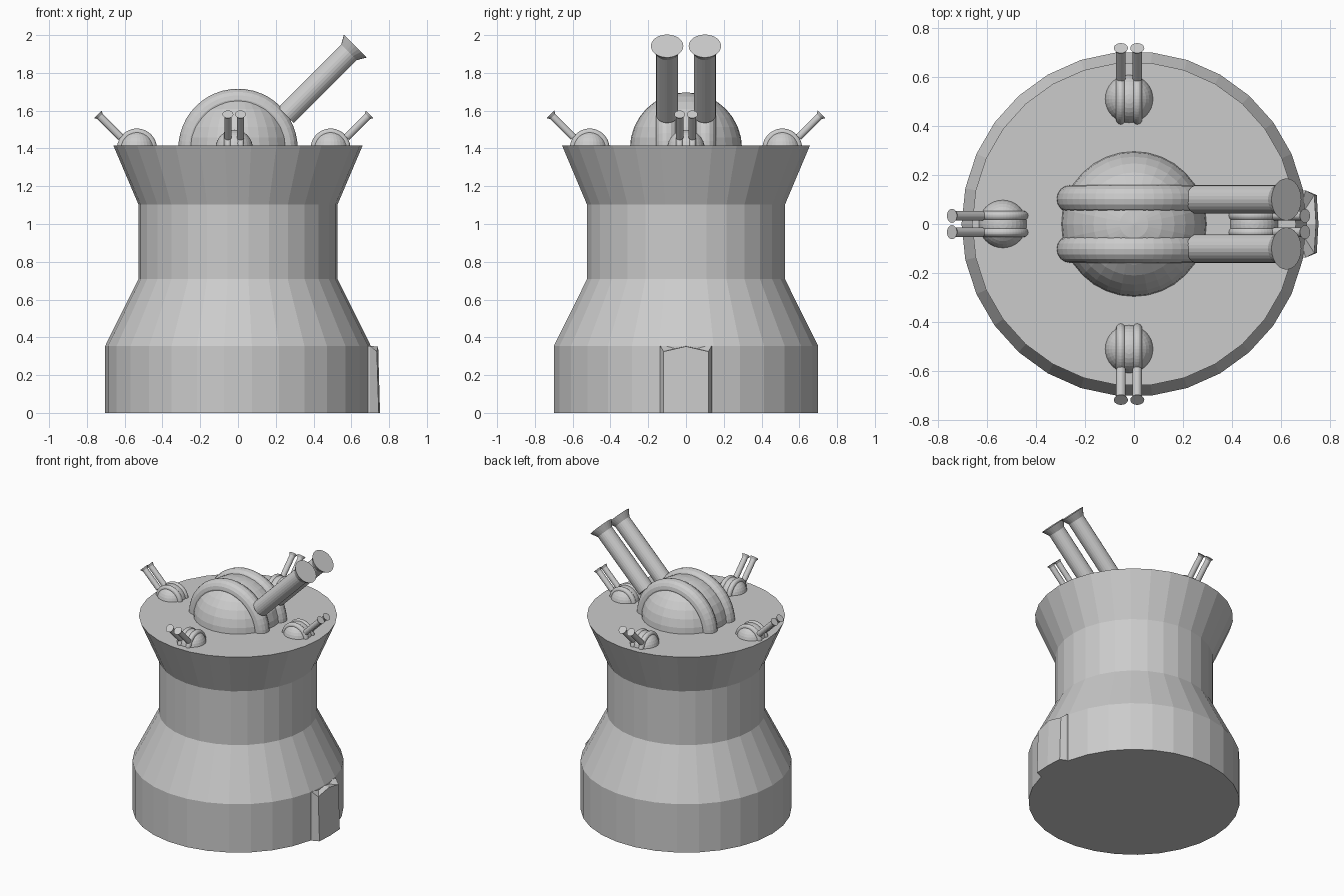
import bpy, bmesh
from math import pi, cos, sin
from mathutils import Matrix, Vector

cube = bpy.data.objects.get("Cube")
if cube:
    bpy.data.objects.remove(cube, do_unlink=True)

GREY = (0.6, 0.6, 0.6, 1)
grey = bpy.data.materials.new("plain_grey")
grey.use_nodes = True
grey.diffuse_color = GREY
grey.node_tree.nodes["Principled BSDF"].inputs["Base Color"].default_value = GREY


def finish(name, bm, matrix=Matrix()):
    bm.transform(matrix)
    bmesh.ops.recalc_face_normals(bm, faces=bm.faces)
    mesh = bpy.data.meshes.new(name)
    bm.to_mesh(mesh)
    bm.free()
    mesh.materials.append(grey)
    obj = bpy.data.objects.new(name, mesh)
    bpy.context.collection.objects.link(obj)


def lathe(bm, profile, sides, caps=True):
    """Stack of rings from (radius, height) pairs around z."""
    rings = [[bm.verts.new((r * cos(2 * pi * i / sides), r * sin(2 * pi * i / sides), z))
              for i in range(sides)] for r, z in profile]
    pairs = list(zip(rings, rings[1:]))
    if caps:
        bm.faces.new(rings[0])
        bm.faces.new(rings[-1])
    else:
        pairs.append((rings[-1], rings[0]))
    for a, b in pairs:
        for i in range(sides):
            j = (i + 1) % sides
            bm.faces.new((a[i], a[j], b[j], b[i]))


# Waisted tower with a flared deck
bm = bmesh.new()
lathe(bm, [(0.703, 0), (0.703, 0.355), (0.527, 0.708), (0.527, 1.103), (0.66, 1.416)], 30)
finish("tower", bm)

# Door with a gabled, sloping top
bm = bmesh.new()
outline = [(0.66, -0.137, 0.355), (0.70, -0.137, 0.355), (0.735, -0.118, 0.325),
           (0.742, 0, 0.352), (0.735, 0.118, 0.325), (0.70, 0.137, 0.355), (0.66, 0.137, 0.355)]
top = [bm.verts.new(p) for p in outline]
bottom = [bm.verts.new((x + (0.01 if x > 0.72 else 0), y, 0)) for x, y, z in outline]
bm.faces.new(bottom)
for i in range(len(top)):
    j = (i + 1) % len(top)
    bm.faces.new((top[i], top[j], bottom[j], bottom[i]))
hub = bm.verts.new((0.66, 0, 0.355))
for i in range(len(top)):
    bm.faces.new((top[i], top[(i + 1) % len(top)], hub))
finish("door", bm)


def turret(label, x, y, size, heading):
    place = Matrix.Translation((x, y, 1.4)) @ Matrix.Rotation(heading, 4, 'Z') @ Matrix.Scale(size, 4)

    # Dome, with its lower half sunk into the deck
    bm = bmesh.new()
    bmesh.ops.create_uvsphere(bm, u_segments=32, v_segments=16, radius=0.297)
    finish(label + "_dome", bm, place)

    for side, word in ((-1, "right"), (1, "left")):
        # Round guide ring over the dome
        bm = bmesh.new()
        tube = [(0.259 + 0.057 * cos(k * pi / 8), 0.057 * sin(k * pi / 8)) for k in range(16)]
        lathe(bm, tube, 48, caps=False)
        offset = Matrix.Translation((0, side * 0.102, 0))
        finish(label + "_ring_" + word, bm, place @ offset @ Matrix.Rotation(pi / 2, 4, 'X'))

        # Barrel with a flared muzzle, raised at 45 degrees
        bm = bmesh.new()
        lathe(bm, [(0.058, 0), (0.058, 0.47), (0.086, 0.518)], 24)
        base = Matrix.Translation(Vector((0.255, side * 0.1, 0.176)))
        finish(label + "_barrel_" + word, bm, place @ base @ Matrix.Rotation(pi / 4, 4, 'Y'))


turret("main_turret", 0, 0, 1, 0)
turret("left_turret", 0.49, 0, 1 / 3, 0)
turret("right_turret", -0.535, 0, 1 / 3, pi)
turret("back_turret", -0.02, 0.51, 1 / 3, pi / 2)
turret("front_turret", -0.02, -0.51, 1 / 3, -pi / 2)
